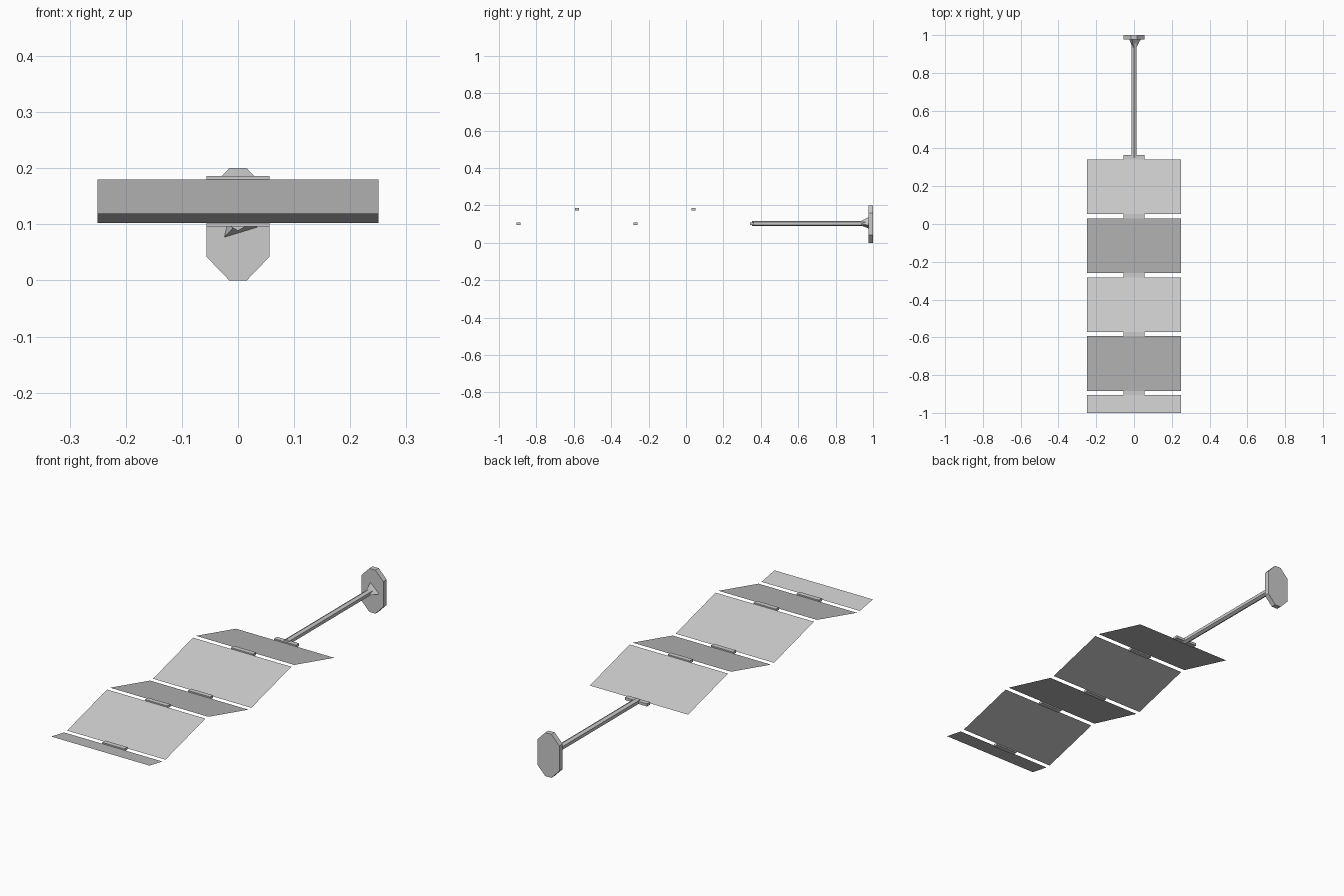
import bpy, math
from mathutils import Matrix, Vector

cube = bpy.data.objects.get("Cube")
if cube:
    bpy.data.objects.remove(cube, do_unlink=True)

grey = bpy.data.materials.new("light_grey")
grey.use_nodes = True
colour = (0.6, 0.6, 0.6, 1)
grey.diffuse_color = colour
grey.node_tree.nodes["Principled BSDF"].inputs["Base Color"].default_value = colour


def build(name, verts, faces):
    mesh = bpy.data.meshes.new(name)
    mesh.from_pydata(verts, [], faces)
    mesh.materials.append(grey)
    obj = bpy.data.objects.new(name, mesh)
    bpy.context.collection.objects.link(obj)
    return obj


def loft(name, start, end, y0, y1):
    """Solid between two matching (x, z) outlines, counter-clockwise from the front."""
    n = len(start)
    verts = [(x, y0, z) for x, z in start] + [(x, y1, z) for x, z in end]
    faces = [tuple(range(n)), tuple(reversed(range(n, 2 * n)))]
    faces += [(i, i + n, (i + 1) % n + n, (i + 1) % n) for i in range(n)]
    return build(name, verts, faces)


def ring(sides, radius, z, turn):
    angles = [math.radians(turn) + math.tau * i / sides for i in range(sides)]
    return [(radius * math.cos(a), z + radius * math.sin(a)) for a in angles]


LOW, HIGH, AXIS = 0.102, 0.18, 0.103
HALF_WIDTH, GAP, PITCH, FIRST = 0.25, 0.011, 0.312, 0.353

# Folding panels, single sheets zigzagging between hinge lines
for i in range(5):
    back = FIRST - i * PITCH - GAP
    front = max(FIRST - (i + 1) * PITCH + GAP, -1)
    z_back, z_front = (LOW, HIGH) if i % 2 == 0 else (HIGH, LOW)
    if i == 4:
        z_front = 0.119
    w = HALF_WIDTH
    build(f"panel_{i + 1}",
          [(-w, front, z_front), (w, front, z_front), (w, back, z_back), (-w, back, z_back)],
          [(0, 1, 2, 3)])

# Hinge blocks
for i in range(5):
    y, z = FIRST - i * PITCH, LOW if i % 2 == 0 else HIGH
    block = [(-0.056, z - 0.006), (0.056, z - 0.006), (0.056, z + 0.006), (-0.056, z + 0.006)]
    loft(f"hinge_{i + 1}", block, block, y - 0.011, y + 0.011)

# Six-sided boom with a three-sided flared foot
boom = ring(6, 0.0145, AXIS, 30)
loft("boom", boom, boom, FIRST, 0.985)
loft("boom_foot", ring(3, 0.013, AXIS, 227), ring(3, 0.038, AXIS, 227), 0.935, 0.98)

# Eight-sided mounting plate
right = [(0.0155, 0), (0.056, 0.042), (0.056, 0.158), (0.0155, 0.2)]
plate = right + [(-x, z) for x, z in reversed(right)]
loft("mounting_plate", plate, plate, 0.976, 1.0)
